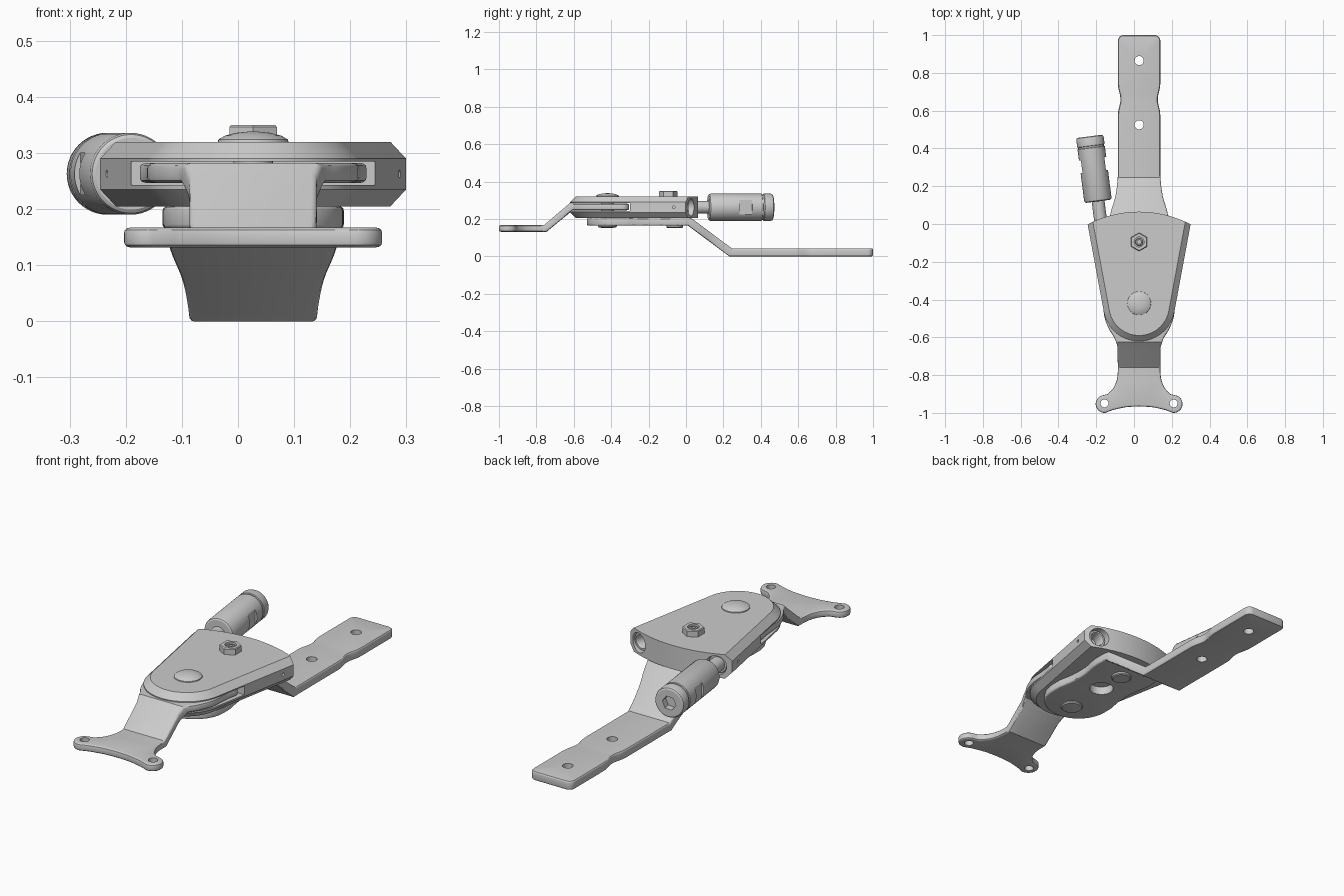
import bpy, bmesh
from math import sin, cos, pi, radians, sqrt
from mathutils import Vector, Matrix

if "Cube" in bpy.data.objects:
    bpy.data.objects.remove(bpy.data.objects["Cube"])

CX = 0.027  # symmetry axis of the hinge


def finish(name, bm):
    bmesh.ops.remove_doubles(bm, verts=bm.verts, dist=1e-5)
    bmesh.ops.recalc_face_normals(bm, faces=bm.faces)
    me = bpy.data.meshes.new(name)
    bm.to_mesh(me)
    bm.free()
    ob = bpy.data.objects.new(name, me)
    bpy.context.collection.objects.link(ob)
    return ob


def activate(ob):
    bpy.ops.object.select_all(action='DESELECT')
    ob.select_set(True)
    bpy.context.view_layer.objects.active = ob


def smooth(ob, angle=30):
    activate(ob)
    bpy.ops.object.shade_smooth_by_angle(angle=radians(angle))


def cut(ob, cutters):
    for c in cutters:
        m = ob.modifiers.new("cut", 'BOOLEAN')
        m.object, m.operation, m.solver = c, 'DIFFERENCE', 'EXACT'
        activate(ob)
        bpy.ops.object.modifier_apply(modifier=m.name)
        bpy.data.objects.remove(c)


def loft(name, rings):
    bm = bmesh.new()
    rows = [[bm.verts.new(p) for p in r] for r in rings]
    n = len(rows[0])
    for a, b in zip(rows, rows[1:]):
        for i in range(n):
            bm.faces.new((a[i], a[(i + 1) % n], b[(i + 1) % n], b[i]))
    bm.faces.new(rows[0])
    bm.faces.new(rows[-1])
    return finish(name, bm)


def lathe(name, profile, base, axis=(0, 0, 1), n=40):
    """Turned part from (radius, distance) pairs along an axis."""
    rot = Vector((0, 0, 1)).rotation_difference(Vector(axis)).to_matrix()
    return loft(name, [[Vector(base) + rot @ Vector((r * cos(2 * pi * i / n), r * sin(2 * pi * i / n), t))
                        for i in range(n)] for r, t in profile])


def rod(r, base, axis=(0, 0, 1), a=-1.0, b=1.0, n=32):
    return lathe("cutter", [(r, a), (r, b)], base, axis, n)


def box(center, size, rot=0):
    bm = bmesh.new()
    bmesh.ops.create_cube(bm, size=1, matrix=Matrix.Translation(center) @ Matrix.Rotation(rot, 4, 'Z')
                          @ Matrix.Diagonal((*size, 1)))
    return finish("cutter", bm)


def arc(cx, cy, r, a0, a1, n=12):
    return [(cx + r * cos(radians(a0 + (a1 - a0) * i / n)), cy + r * sin(radians(a0 + (a1 - a0) * i / n)))
            for i in range(n + 1)]


def spline(pts, k=5):
    """Catmull-Rom curve through the points."""
    p = [Vector(q) for q in [pts[0], *pts, pts[-1]]]
    out = []
    for a, b, c, d in zip(p, p[1:], p[2:], p[3:]):
        for i in range(k):
            t = i / k
            out.append(tuple(0.5 * (2 * b + (c - a) * t + (2 * a - 5 * b + 4 * c - d) * t * t
                                    + (3 * b - a - 3 * c + d) * t ** 3)))
    return out + [pts[-1]]


def mirrored(half):
    pts = half + [(-x, y) for x, y in reversed(half) if x > 1e-5]
    return [(CX + x, y) for x, y in pts]


def interp(line, y):
    if y <= line[0][0]:
        return line[0][1]
    for (y0, z0), (y1, z1) in zip(line, line[1:]):
        if y <= y1:
            return z0 + (z1 - z0) * (y - y0) / (y1 - y0)
    return line[-1][1]


def bent_plate(name, half, holes, bottom, top, bevel):
    """Flat outline with rounded rims and holes, then bent along y."""
    th = 0.04
    out = mirrored(half)
    ob = loft(name, [[(x, y, z) for x, y in out] for z in (0, th)])
    m = ob.modifiers.new("round", 'BEVEL')
    m.width, m.segments, m.limit_method, m.angle_limit = bevel, 3, 'ANGLE', radians(50)
    m.use_clamp_overlap = False
    activate(ob)
    bpy.ops.object.modifier_apply(modifier=m.name)
    cut(ob, [rod(r, (CX + x, y, 0)) for x, y, r in holes])
    bm = bmesh.new()
    bm.from_mesh(ob.data)
    bmesh.ops.triangulate(bm, faces=bm.faces)
    for y, _ in bottom + top:
        bmesh.ops.bisect_plane(bm, geom=bm.verts[:] + bm.edges[:] + bm.faces[:],
                               plane_co=(0, y, 0), plane_no=(0, 1, 0))
    for v in bm.verts:
        lo, hi = interp(bottom, v.co.y), interp(top, v.co.y)
        v.co.z = lo + (hi - lo) * v.co.z / th
    bm.to_mesh(ob.data)
    bm.free()
    smooth(ob)
    return ob


# Housing: tapered block, chamfered on the sides and the round front
TAPER = 10.5


def housing_ring(inset, z):
    r, a = 0.19 - inset, radians(TAPER)
    w = 0.25
    for _ in range(20):  # corner where the side meets the back arc
        y = -0.525 + sqrt(0.59 ** 2 - w * w)
        w = (r + (y + 0.43) * sin(a)) / cos(a)
    back = [(w * i / 12, -0.525 + sqrt(0.59 ** 2 - (w * i / 12) ** 2)) for i in range(13)]
    return [(x, y, z) for x, y in mirrored(back + arc(0, -0.43, r, -TAPER, -90, 20))]


housing = loft("housing", [housing_ring(i, z) for i, z in ((.03, .205), (0, .235), (0, .29), (.03, .32))])
side = Vector((sin(radians(8)), cos(radians(8)), 0))
bore = Vector((CX + 0.203, 0, 0.263))
left_axis = Vector((-side.x, side.y, 0))
cut(housing, [box((CX, -0.5, 0.264), (1, 0.4, 0.042)),
              rod(0.047, bore, side, -0.1, 0.2),
              rod(0.047, (-0.175, 0, 0.263), left_axis, -0.1, 0.2),
              rod(0.007, (CX + 0.25, -0.065, 0.263), (1, 0, 0), -0.01, 0.1, 12),
              rod(0.007, (CX - 0.25, -0.065, 0.263), (-1, 0, 0), -0.01, 0.1, 12)])
smooth(housing, 25)

# Threaded bushings in both rear corners
for name, base, ax in (("right_bushing", bore, side), ("left_bushing", Vector((-0.175, 0, 0.263)), left_axis)):
    smooth(lathe(name, [(0.046, -0.1), (0.046, 0.0), (0.042, 0.008), (0.034, 0.008), (0.03, 0.0),
                        (0.03, -0.05), (0.018, -0.052), (0.018, -0.09)], base, ax))

# Front arm: ears inside the slot, a bent neck and two lugs
front_half = ([(0, -0.305), (0.165, -0.305)] + arc(0.167, -0.34, 0.035, 80, -30, 8)
              + spline([(0.19, -0.42), (0.184, -0.49), (0.16, -0.555), (0.13, -0.605), (0.114, -0.65)])
              + spline([(0.1125, -0.78), (0.118, -0.825), (0.136, -0.868), (0.165, -0.9)])
              + arc(0.183, -0.953, 0.047, 80, -95, 14)
              + spline([(0.14, -0.985), (0.07, -0.97), (0, -0.966)]))
bent_plate("front_arm", front_half, [(0.183, -0.95, 0.021), (-0.183, -0.95, 0.021)],
           [(-0.745, 0.132), (-0.605, 0.247)], [(-0.76, 0.167), (-0.625, 0.282)], 0.01)

# Rear arm: rounded mounting plate below the housing, long strap behind
rear_half = ([(0, 1.0), (0.085, 1.0)] + arc(0.0825, 0.97, 0.03, 75, 0, 5)
             + spline([(0.1125, 0.75), (0.11, 0.72), (0.1, 0.675), (0.1, 0.645), (0.11, 0.6), (0.1125, 0.57)])
             + spline([(0.1125, 0.26), (0.116, 0.21), (0.127, 0.14), (0.148, 0.07), (0.16, 0.0),
                       (0.16, -0.07), (0.146, -0.15), (0.146, -0.24), (0.16, -0.32)])
             + arc(0, -0.37, 0.16, 0, -90, 20))
bent_plate("rear_arm", rear_half, [(0, 0.865, 0.024), (0, 0.525, 0.024), (0, -0.205, 0.055)],
           [(0.01, 0.165), (0.232, 0.0)], [(0.028, 0.205), (0.245, 0.043)], 0.008)

# Pivot rivet with a domed head and a lower head
smooth(lathe("pivot_rivet", [(0.03, 0.153), (0.046, 0.155), (0.05, 0.160), (0.05, 0.166), (0.035, 0.167),
                             (0.035, 0.319), (0.063, 0.319), (0.062, 0.324), (0.05, 0.331), (0.03, 0.336),
                             (0.01, 0.338)], (CX, -0.42, 0)))
smooth(lathe("lower_rivet", [(0.04, 0.153), (0.045, 0.157), (0.045, 0.167), (0.03, 0.168), (0.03, 0.21)],
             (CX, -0.06, 0)))

# Hex nut with washer and threaded stud
nut = loft("hex_nut", [[(CX + r * sin(i * pi / 3), -0.095 + r * cos(i * pi / 3), z) for i in range(6)]
                       for r, z in ((0.049, 0.318), (0.049, 0.346), (0.045, 0.35))])
cut(nut, [rod(0.026, (CX, -0.095, 0.33), b=0.1, a=0)])
smooth(lathe("nut_stud", [(0.021, 0.318), (0.021, 0.342), (0.016, 0.346), (0.01, 0.346), (0.01, 0.335)],
             (CX, -0.095, 0), n=24))

# Adjuster: thin shaft, turned body with grooved end cap, wrench flats, hex socket
ax = Vector((-0.128, 0.992, 0)).normalized()
base = Vector((-0.19, 0.12, 0.263))
adjuster = lathe("adjuster_knob", [(0.028, -0.17), (0.034, -0.16), (0.034, 0.0), (0.064, 0.0), (0.07, 0.004),
                                   (0.073, 0.012), (0.073, 0.285), (0.069, 0.287), (0.069, 0.295),
                                   (0.073, 0.297), (0.073, 0.335), (0.07, 0.343), (0.064, 0.347)], base, ax, 48)
perp = Vector((ax.y, -ax.x, 0))
tilt = radians(7.4)
cut(adjuster, [box(base + ax * 0.193 + perp * s * 0.0825, (0.04, 0.068, 0.2), tilt) for s in (1, -1)]
    + [rod(0.034, base, ax, 0.315, 0.4, 6)])
smooth(adjuster)
